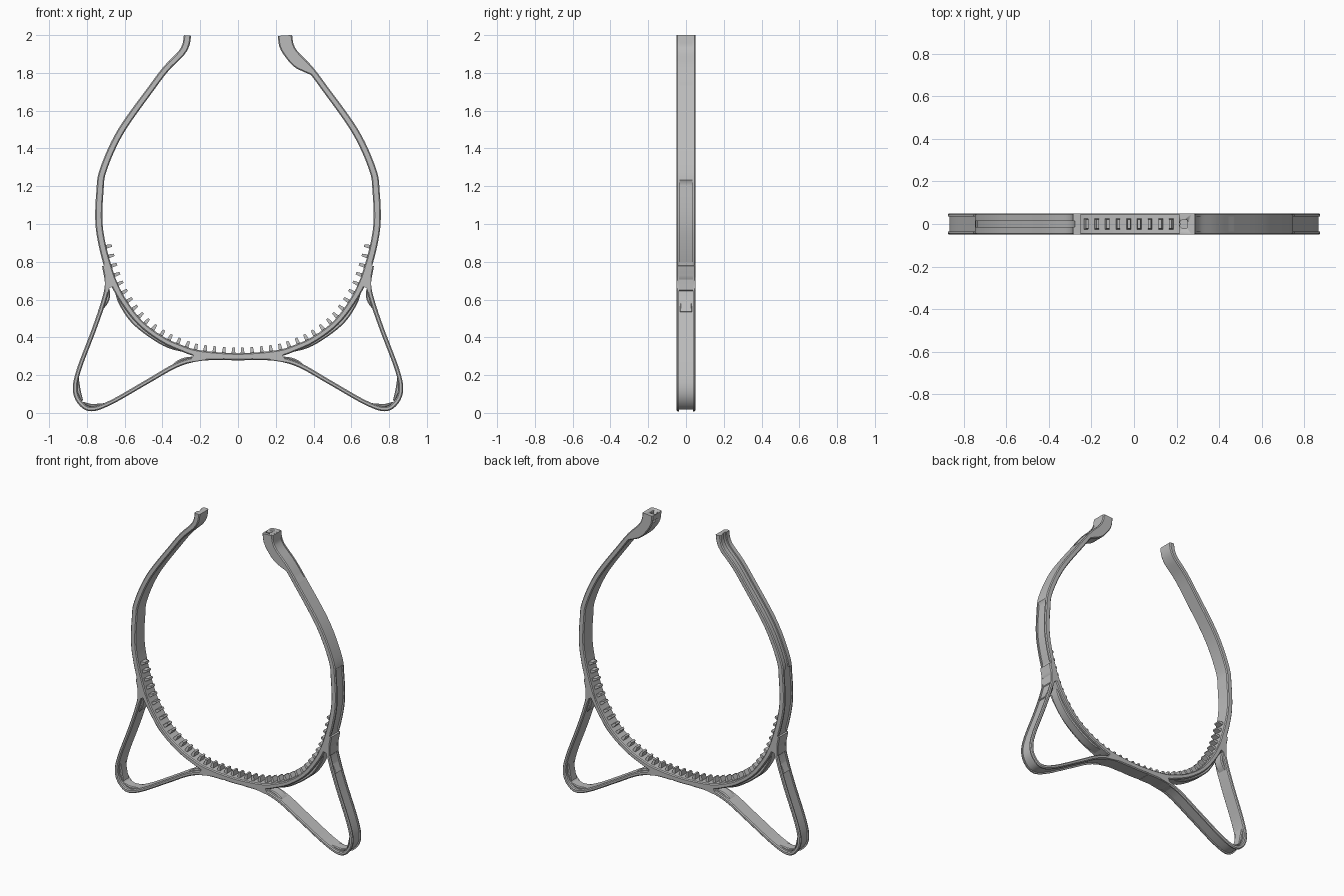
import bpy, bmesh, math
from mathutils import Vector, Matrix

if "Cube" in bpy.data.objects:
    bpy.data.objects.remove(bpy.data.objects["Cube"], do_unlink=True)

DEPTH = 0.05      # half width of the band along y

grey = bpy.data.materials.new("plain_grey")
grey.use_nodes = True
grey.diffuse_color = (0.5, 0.5, 0.5, 1)
grey.node_tree.nodes["Principled BSDF"].inputs["Base Color"].default_value = (0.5, 0.5, 0.5, 1)


def finish(name, bm, mirror=False):
    bmesh.ops.recalc_face_normals(bm, faces=bm.faces)
    me = bpy.data.meshes.new(name)
    bm.to_mesh(me)
    bm.free()
    ob = bpy.data.objects.new(name, me)
    bpy.context.collection.objects.link(ob)
    me.materials.append(grey)
    bpy.ops.object.select_all(action='DESELECT')
    bpy.context.view_layer.objects.active = ob
    ob.select_set(True)
    bpy.ops.object.shade_smooth_by_angle(angle=math.radians(32))
    if mirror:
        ob.modifiers.new("mirror", 'MIRROR').use_mirror_merge = False
    return ob


def smooth_path(pts, step=0.015):
    """Catmull-Rom through (x, z, thickness) points."""
    p = [Vector(q) for q in pts]
    p = [2 * p[0] - p[1]] + p + [2 * p[-1] - p[-2]]
    out = []
    for a, b, c, d in zip(p, p[1:], p[2:], p[3:]):
        n = max(2, int((c - b).length / step))
        for i in range(n):
            t = i / n
            out.append(0.5 * (2 * b + (c - a) * t + (2 * a - 5 * b + 4 * c - d) * t * t
                              + (3 * b - a - 3 * c + d) * t ** 3))
    return out + [p[-2]]


def normals(path):
    """Outward direction, to the right of travel in the xz plane."""
    last = len(path) - 1
    res = []
    for i in range(len(path)):
        t = path[min(i + 1, last)] - path[max(i - 1, 0)]
        res.append(Vector((t.y, -t.x)).normalized())
    return res


def ribbon(name, pts, half=DEPTH, groove=None, mirror=False):
    """Sweep a chamfered bar with an optional outer groove along a path."""
    path = smooth_path(pts)
    bm = bmesh.new()
    rings = []
    for p, n in zip(path, normals(path)):
        h = max(p.z, 0.004) / 2
        c = min(0.006, h * 0.6)
        w, d = groove(p.x, p.y) if groove else (half * 0.6, 0)
        right = [(half - c, -h), (half, c - h), (half, h - c), (half - c, h), (w, h), (w, h - d)]
        section = right + [(-y, o) for y, o in reversed(right)]
        rings.append([bm.verts.new((p.x + n.x * o, y, min(2, max(0, p.y + n.y * o))))
                      for y, o in section])
    for r, s in zip(rings, rings[1:]):
        for i in range(len(r)):
            j = (i + 1) % len(r)
            bm.faces.new((r[i], r[j], s[j], s[i]))
    bm.faces.new(rings[0])
    bm.faces.new(rings[-1])
    return finish(name, bm, mirror)


def plate(name, outline):
    """Extrude an xz outline through the band depth."""
    bm = bmesh.new()
    f = bm.faces.new([bm.verts.new((x, -DEPTH, z)) for x, z in outline])
    ext = bmesh.ops.extrude_face_region(bm, geom=[f])
    vs = [v for v in ext["geom"] if isinstance(v, bmesh.types.BMVert)]
    bmesh.ops.translate(bm, verts=vs, vec=(0, 2 * DEPTH, 0))
    return finish(name, bm, True)


# Head band
half_band = [(0.2, .313, .036), (.3, .343, .032), (.41, .395, .03), (.53, .49, .03),
             (.635, .64, .034), (.69, .78, .038), (.725, .92, .038), (.737, 1.03, .038),
             (.731, 1.17, .038), (.714, 1.285, .037), (.622, 1.488, .036),
             (.453, 1.727, .034), (.378, 1.825, .034), (.30, 1.905, .036),
             (.274, 1.955, .038), (.268, 1.998, .038)]
band = [(-x, z, t) for x, z, t in reversed(half_band)] + [(0, .297, .038)] + half_band


def band_groove(x, z):
    if 0.75 < z < 1.23:
        return 0.035, 0.01
    if z >= 1.23 and x < 0:
        return 0.015, 0.009
    if 1.74 < z < 1.95:
        return 0.035, 0.004
    return 0.035, 0


ribbon("head_band", band, groove=band_groove)

# Ear frames with an outer channel
ear = [(.08, .292, .026), (.2, .288, .026), (.325, .253, .025), (.484, .163, .023),
       (.67, .057, .023), (.775, .021, .025), (.835, .053, .025), (.862, .124, .025),
       (.842, .23, .023), (.763, .44, .023), (.715, .58, .024), (.692, .68, .026),
       (.705, .78, .03)]
ribbon("ear_frame", ear, groove=lambda x, z: (0.036, 0.009 if x > 0.25 and z < 0.7 else 0),
       mirror=True)

# Solid webs where the ears join the band
plate("upper_web", [(.622, .64), (.64, .662), (.66, .669), (.68, .662), (.69, .635),
                    (.705, .65), (.703, .72), (.71, .8), (.68, .77)])
plate("lower_web", [(.17, .282), (.28, .265), (.248, .285), (.236, .305), (.25, .323),
                    (.285, .332), (.18, .32)])

# Narrow ribs swelling out of the frame
ribs = {
    "arc_rib": [(.27, .322, .01), (.39, .367, .026), (.537, .472, .03), (.615, .575, .026),
                (.65, .65, .01)],
    "side_rib": [(.74, .535, .006), (.708, .575, .026), (.688, .62, .024), (.683, .655, .006)],
    "inner_rib": [(.236, .296, .006), (.28, .283, .02), (.32, .265, .022), (.36, .235, .006)],
    "tip_side_rib": [(.825, .065, .01), (.842, .11, .022), (.848, .15, .02), (.848, .2, .006)],
    "tip_base_rib": [(.69, .05, .006), (.73, .042, .016), (.775, .038, .018), (.82, .055, .008)],
}
for name, pts in ribs.items():
    ribbon(name, pts, half=0.032, mirror=True)

# Thick socket end on the left tip, with a round notch
socket = ribbon("socket_tip", [(.40, 1.79, .012), (.355, 1.825, .042), (.312, 1.856, .056),
                               (.27, 1.91, .062), (.25, 1.95, .066), (.245, 1.998, .068)])
bm = bmesh.new()
bmesh.ops.create_cone(bm, cap_ends=True, segments=20, radius1=0.022, radius2=0.022, depth=0.1,
                      matrix=Matrix.Translation((0.236, 0, 2)))
cutter = finish("notch_cutter", bm)
cutter.hide_render = True
cut = socket.modifiers.new("notch", 'BOOLEAN')
cut.object = cutter
cut.solver = 'EXACT'
bpy.context.view_layer.objects.active = socket
bpy.ops.object.modifier_apply(modifier="notch")
bpy.data.objects.remove(cutter, do_unlink=True)

# Comb teeth along the inside of the band
path = smooth_path(band, 0.004)
outward = normals(path)
middle = min(range(len(path)), key=lambda i: abs(path[i].x))
bm = bmesh.new()
for direction in (-1, 1):
    i, travelled = middle, 0.026
    while path[i].y < 0.885:
        if travelled >= 0.05:
            travelled = 0
            p, n = path[i], outward[i]
            up = Vector((-n.x, 0, -n.y))
            side = Vector((-n.y, 0, n.x))
            base = Vector((p.x, 0, p.y)) + up * p.z * 0.3
            made = bmesh.ops.create_cube(bm, size=1)["verts"]
            for v in made:
                top = v.co.z > 0
                v.co = (base + side * v.co.x * (0.013 if top else 0.022)
                        + Vector((0, v.co.y * (0.042 if top else 0.052), 0))
                        + up * (0.038 if top else 0))
        travelled += (path[i + direction].xy - path[i].xy).length
        i += direction
finish("comb_teeth", bm)
